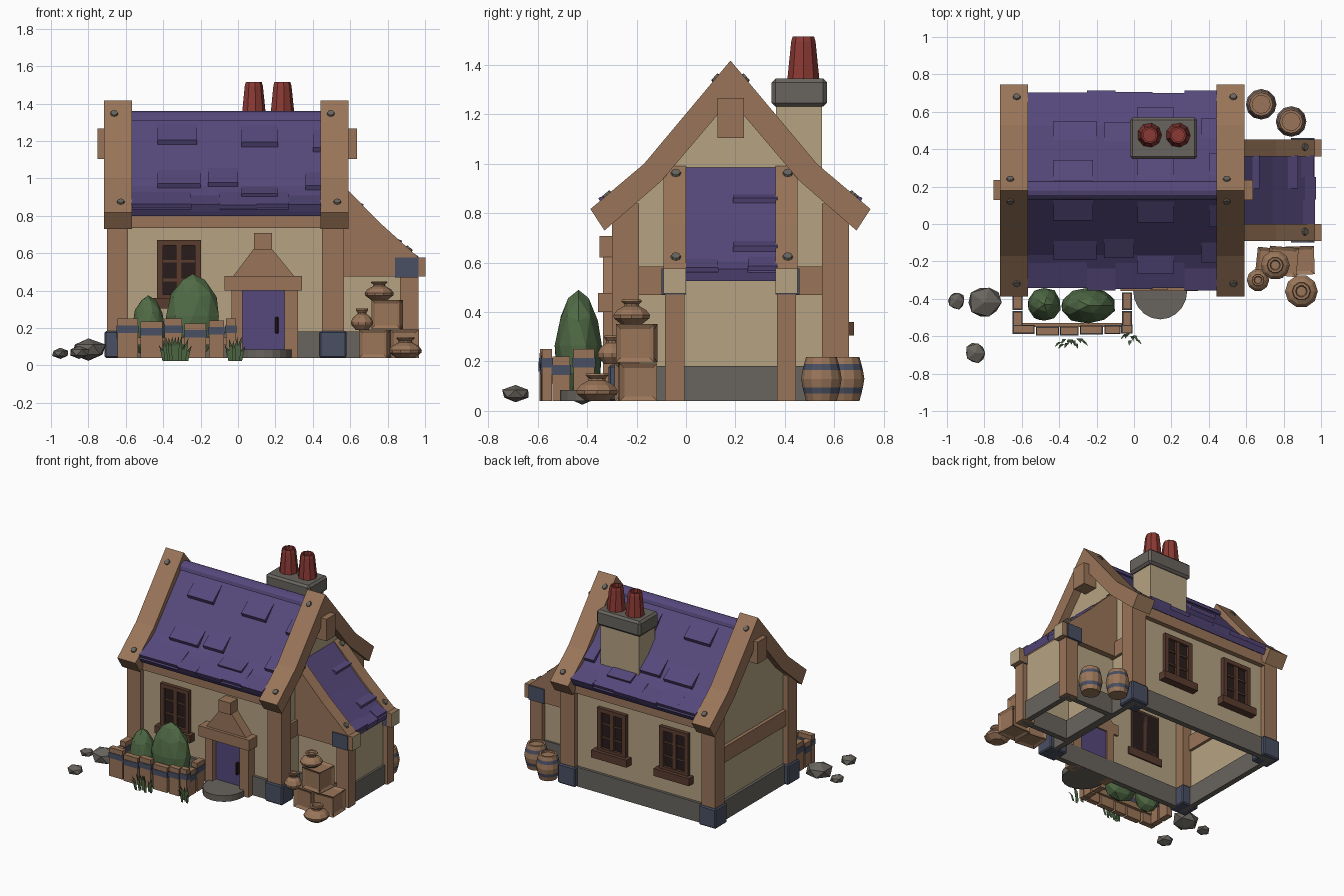
import bpy, bmesh, math, random
from mathutils import Vector, Matrix

if "Cube" in bpy.data.objects:
    bpy.data.objects.remove(bpy.data.objects["Cube"])
random.seed(4)

def colour(name, r, g, b):
    m = bpy.data.materials.new(name)
    m.diffuse_color = (r, g, b, 1)
    m.use_nodes = True
    m.node_tree.nodes["Principled BSDF"].inputs["Base Color"].default_value = m.diffuse_color
    return m

WOOD = colour("wood", .32, .178, .10)
PLASTER = colour("plaster", .46, .365, .225)
PURPLE = colour("purple_tile", .092, .066, .20)
SLATE = colour("slate_blue", .068, .08, .125)
STONE = colour("grey_stone", .14, .128, .112)
RED = colour("red_clay", .26, .042, .035)
GREEN = colour("leaf_green", .08, .145, .06)
DARKWOOD = colour("dark_wood", .10, .045, .028)
DARK = colour("dark_glass", .022, .012, .012)
CY = .18  # ridge line y

def finish(name, bm, *mats):
    bmesh.ops.recalc_face_normals(bm, faces=bm.faces[:])
    me = bpy.data.meshes.new(name)
    bm.to_mesh(me)
    bm.free()
    for m in mats:
        me.materials.append(m)
    ob = bpy.data.objects.new(name, me)
    bpy.context.collection.objects.link(ob)
    return ob

def prism(name, pts, axis, a, b, mat, open_bottom=False):
    """Extrude a 2D outline along an axis from a to b."""
    put = {'x': lambda p, t: (t, p[0], p[1]), 'y': lambda p, t: (p[0], t, p[1]),
           'z': lambda p, t: (p[0], p[1], t)}[axis]
    bm = bmesh.new()
    lo = [bm.verts.new(put(p, a)) for p in pts]
    hi = [bm.verts.new(put(p, b)) for p in pts]
    bm.faces.new(lo)
    bm.faces.new(hi)
    for i in range(len(pts)):
        j = (i + 1) % len(pts)
        bm.faces.new((lo[i], lo[j], hi[j], hi[i]))
    ob_faces = bm.faces[:]
    bmesh.ops.recalc_face_normals(bm, faces=ob_faces)
    if open_bottom:
        bmesh.ops.delete(bm, geom=[f for f in ob_faces if f.normal.z < -.9], context='FACES')
    return finish(name, bm, mat)

def box(name, x0, x1, y0, y1, z0, z1, mat, bevel=0):
    ob = prism(name, [(x0, y0), (x1, y0), (x1, y1), (x0, y1)], 'z', z0, z1, mat)
    if bevel:
        md = ob.modifiers.new("bevel", 'BEVEL')
        md.width, md.segments = bevel, 1
    return ob

def lathe(name, x, y, prof, n, mats, bands=None):
    """Turn (radius, z) points; bands gives a material index per ring."""
    bm = bmesh.new()
    rings = [[bm.verts.new((x + r * math.cos(2 * math.pi * i / n), y + r * math.sin(2 * math.pi * i / n), z))
              for i in range(n)] for r, z in prof]
    for k in range(len(rings) - 1):
        for i in range(n):
            j = (i + 1) % n
            f = bm.faces.new((rings[k][i], rings[k][j], rings[k + 1][j], rings[k + 1][i]))
            f.material_index = bands[k] if bands else 0
    bm.faces.new(rings[0])
    bm.faces.new(rings[-1])
    return finish(name, bm, *mats)

def nail(x, y, z, normal):
    bm = bmesh.new()
    rot = Vector(normal).to_track_quat('Z', 'Y').to_matrix().to_4x4()
    bmesh.ops.create_cone(bm, cap_ends=True, segments=8, radius1=.024, radius2=.018, depth=.016,
                          matrix=Matrix.Translation((x, y, z)) @ rot)
    finish("nail_head", bm, STONE)

def plinth(name, x0, x1, y0, y1, t=.04):
    for a, b, c, d in ((x0, x1, y0, y0 + t), (x0, x1, y1 - t, y1), (x0, x0 + t, y0, y1), (x1 - t, x1, y0, y1)):
        box(name, a, b, c, d, .04, .182, STONE)

def mir(pts):
    return [(2 * CY - y, z) for y, z in pts]

# main walls, plinth, corner posts with slate feet
half = [(-.265, .04), (-.265, .81), (-.11, .93)]
prism("house_walls", half + [(CY, 1.27)] + mir(half)[::-1], 'x', -.66, .53, PLASTER, True)
plinth("house_plinth", -.68, .55, -.285, .645)
for x0, x1 in ((-.70, -.588), (.45, .567)):
    for y0, y1 in ((-.30, -.19), (.55, .66)):
        box("corner_post", x0, x1, y0, y1, .06, .84, WOOD)
        box("corner_foot", x0 - .013, x1 + .013, y0 - .013, y1 + .013, .04, .185, SLATE, .008)
for y0 in (-.30, .61):
    box("eave_beam", -.60, .46, y0, y0 + .05, .735, .83, WOOD)
for x0 in (-.685, .505):
    box("gable_crossbeam", x0, x0 + .045, -.25, .61, .47, .585, WOOD)

# main roof: bargeboards, slabs, ridge
left = [(-.17, 1.0), (-.387, .817), (-.33, .73), (-.10, .93)]
barge = [(CY, 1.418)] + left + [(CY, 1.26)] + mir(left)[::-1]
slab = [(-.165, .96), (-.34, .835), (-.318, .80), (-.13, .92)]
roof = [(CY, 1.35)] + slab + [(CY, 1.29)] + mir(slab)[::-1]
prism("roof_slab", roof, 'x', -.60, .47, PURPLE)
ridge = [(CY + .05 * math.cos(a), 1.31 + .05 * math.sin(a)) for a in [math.pi * i / 6 for i in range(7)]]
prism("ridge_cap", ridge, 'x', -.58, .45, PURPLE)
for x0, x1 in ((-.716, -.568), (.442, .59)):
    prism("bargeboard", barge, 'x', x0, x1, WOOD)
    xm = (x0 + x1) / 2
    for s in (-1, 1):
        nail(xm - .02, CY + s * .06, 1.347, (0, s * .76, .65))
        nail(xm + .015, CY + s * .50, .875, (0, s * .65, .76))
box("ridge_beam_end", .53, .635, .127, .235, 1.105, 1.267, WOOD)
box("ridge_beam_end", -.75, -.66, .127, .235, 1.105, 1.267, WOOD)

# raised roof tiles as wedges lying on the slope
def roof_z(y):
    return 1.35 - (CY - y) * 1.13 if y > -.165 else .96 - (-.165 - y) * .714

def tile(x0, x1, y_hi, y_lo, lift=.028):
    pts = [(y_hi, roof_z(y_hi)), (y_lo - lift * .6, roof_z(y_lo) + lift * .7), (y_lo, roof_z(y_lo) - .015)]
    prism("roof_tile", pts, 'x', x0, x1, PURPLE)
    prism("roof_tile", mir(pts), 'x', x0, x1, PURPLE)

for t in ((-.43, -.22, .13, .035), (.02, .215, .12, .025), (-.43, -.20, -.09, -.175),
          (-.16, 0, -.08, -.165), (.02, .21, -.17, -.25), (.40, .445, .1, 0), (.36, .445, -.1, -.19)):
    tile(*t)
edges = [-.57, -.41, -.25, -.10, .10, .27, .445]
for a, b in zip(edges, edges[1:]):
    tile(a, b, -.20 - random.random() * .04, -.325 - random.random() * .012, .022 + random.random() * .014)

# chimney
box("chimney_stack", .0, .315, .365, .55, .85, 1.25, PLASTER)
box("chimney_cap", -.022, .338, .347, .57, 1.232, 1.345, STONE, .015)
for x in (.083, .236):
    lathe("chimney_pot", x, .475, [(.066, 1.34), (.05, 1.495), (.044, 1.515), (.034, 1.515), (.034, 1.49)], 9, [RED])

# windows with bars and sills
def window(cx, y, s):
    def bar(name, x0, x1, z0, z1, d, mat):
        a, b = sorted((y - s * .01, y + s * d))
        box(name, cx + x0, cx + x1, a, b, z0, z1, mat)
    bar("window_glass", -.11, .11, .36, .66, .008, DARK)
    for x in (-.117, .085):
        bar("window_frame", x, x + .032, .35, .672, .028, DARKWOOD)
    for z in (.35, .642):
        bar("window_frame", -.09, .09, z, z + .03, .028, DARKWOOD)
    bar("window_mullion", -.016, .016, .37, .65, .022, DARKWOOD)
    for z in (.45, .55):
        bar("window_bar", -.09, .09, z, z + .014, .016, DARKWOOD)
    bar("window_sill", -.145, .145, .305, .36, .055, DARKWOOD)

window(-.315, -.265, -1)
window(.155, .625, 1)
window(-.355, .625, 1)

# door, surround and step
box("door", .02, .25, -.295, -.26, .06, .41, PURPLE)
box("door_handle", .198, .217, -.318, -.29, .17, .26, DARK, .005)
box("door_jamb", -.035, .025, -.335, -.25, .04, .41, WOOD)
box("door_jamb", .248, .32, -.335, -.25, .04, .41, WOOD)
box("door_lintel", -.072, .342, -.357, -.25, .40, .478, WOOD)
prism("door_hood", [(-.025, .478), (.30, .478), (.18, .625), (.085, .625)], 'y', -.335, -.25, WOOD)
box("door_keyblock", .085, .182, -.35, -.25, .62, .708, WOOD)
arc = [(.14 + .145 * math.cos(a), -.355 - .155 * math.sin(a)) for a in [math.pi * i / 10 for i in range(11)]]
prism("door_step", arc + [(-.005, -.27), (.285, -.27)], 'z', .04, .085, STONE)

# lean-to shed
prism("shed_walls", [(.53, .04), (.93, .04), (.93, .54), (.53, .9)], 'y', -.05, .41, PLASTER, True)
plinth("shed_plinth", .53, .945, -.065, .425)
prism("shed_roof", [(.53, .985), (.74, .765), (.965, .56), (.955, .525), (.53, .91)], 'y', -.01, .37, PURPLE)
side = [(.52, 1.0), (.585, .94), (.76, .762), (.965, .577), (1.0, .577), (1.0, .475), (.52, .475)]
for y0, y1, o in ((-.092, 0, -.008), (.362, .452, .008)):
    prism("shed_side_beam", side, 'y', y0, y1, WOOD)
    box("shed_beam_end", .995, 1.003, y0, y1, .475, .577, PLASTER)
    box("shed_beam_band", .84, .965, y0 + min(o, 0), y1 + max(o, 0), .471, .577, SLATE)
    box("shed_post", .865, .965, y0 + .006, y1 - .006, .04, .475, WOOD)
    ym = (y0 + y1) / 2 + .005
    nail(.562, ym, .962, (.7, 0, .72))
    nail(.915, ym, .624, (.68, 0, .73))
for y0, y1, xa, xb in ((.19, .37, .62, .66), (.19, .37, .82, .865), (0, .13, .89, .955), (.13, .25, .90, .962), (.25, .37, .88, .95)):
    za, zb = 1.485 - xa * .955, 1.485 - xb * .955
    prism("shed_tile", [(xa, za - .012), (xb + .012, zb + .008), (xb, zb - .035)], 'y', y0, y1, PURPLE)

# garden fence with slate bands
def plank(x0, x1, y0, y1, top):
    box("fence_plank", x0, x1, y0, y1, .04, top, WOOD)
    box("fence_band", x0 - .004, x1 + .004, y0 - .004, y1 + .004, top - .075, top - .035, SLATE)

for x0, x1, top in ((-.645, -.535, .25), (-.52, -.405, .235), (-.392, -.30, .25), (-.285, -.17, .225), (-.155, -.075, .24), (-.065, -.012, .25)):
    dy = random.uniform(-.008, .008)
    plank(x0, x1, -.588 + dy, -.548 + dy, top)
for x0 in (-.645, -.06):
    for y0, y1, top in ((-.54, -.47, .22), (-.455, -.37, .25)):
        plank(x0, x0 + .045, y0, y1, top)
box("fence_rail", -.63, -.03, -.552, -.53, .11, .15, WOOD)

# bushes and rocks
def blob(name, c, r, sub, jit, mat, taper=0):
    bm = bmesh.new()
    bmesh.ops.create_icosphere(bm, subdivisions=sub, radius=1)
    for v in bm.verts:
        k = (1 - taper * v.co.z) * (1 + random.uniform(-jit, jit))
        v.co = Vector((c[0] + v.co.x * r[0] * k, c[1] + v.co.y * r[1] * k, c[2] + v.co.z * r[2]))
    finish(name, bm, mat)

blob("small_bush", (-.48, -.43, .21), (.09, .09, .165), 2, .04, GREEN, .15)
blob("large_bush", (-.243, -.435, .265), (.15, .097, .225), 2, .04, GREEN, .15)
blob("large_rock", (-.80, -.42, .085), (.095, .095, .06), 1, .1, STONE)
blob("small_rock", (-.95, -.41, .065), (.05, .052, .03), 1, .1, STONE)
blob("front_rock", (-.85, -.69, .07), (.058, .058, .035), 1, .1, STONE)

# grass tufts of bent blades
bm = bmesh.new()
for cx, cy, n, spread in ((-.335, -.63, 11, .06), (-.015, -.605, 6, .028)):
    for i in range(n):
        u = 2 * i / (n - 1) - 1
        x, y, h = cx + u * spread, cy + random.uniform(-.02, .02), random.uniform(.1, .15) * (1 - .25 * abs(u))
        p = [(x - .009, y, .025), (x + .009, y, .025), (x + u * .01 + .009, y - .008, .03 + h * .6),
             (x + u * .01 - .009, y - .008, .03 + h * .6), (x + u * .028, y - .028, .03 + h)]
        v = [bm.verts.new(q) for q in p]
        bm.faces.new(v[:4])
        bm.faces.new((v[3], v[2], v[4]))
finish("grass_tufts", bm, GREEN)

# crates with sunken panels
def crate(x, y, z, s, turn):
    bm = bmesh.new()
    bmesh.ops.create_cube(bm, size=s)
    bmesh.ops.inset_individual(bm, faces=bm.faces[:], thickness=.027, depth=-.01)
    bm.transform(Matrix.Translation((x, y, z + s / 2)) @ Matrix.Rotation(math.radians(turn), 4, 'Z'))
    finish("crate", bm, WOOD)

crate(.73, -.205, .04, .152, -6)
crate(.888, -.195, .04, .152, 2)
crate(.797, -.2, .196, .155, -5)

# clay-coloured jars
for x, y, z, r, h in ((.755, -.22, .35, .078, .10), (.663, -.30, .19, .06, .115), (.895, -.36, .04, .088, .112)):
    prof = [(.55, 0), (.97, .25), (1, .38), (.8, .58), (.42, .74), (.4, .82), (.56, .93), (.52, 1), (.36, 1), (.3, .88)]
    lathe("jar", x, y, [(r * a, z + h * b) for a, b in prof], 10, [WOOD])

# barrels with slate hoops
for x, y in ((.68, .64), (.84, .548)):
    prof = [(.062, .04), (.07, .07), (.076, .095), (.082, .13), (.076, .165), (.07, .19), (.062, .218), (.048, .218), (.048, .205)]
    lathe("barrel", x, y, prof, 12, [WOOD, SLATE], [0, 1, 0, 0, 1, 0, 0, 0])
